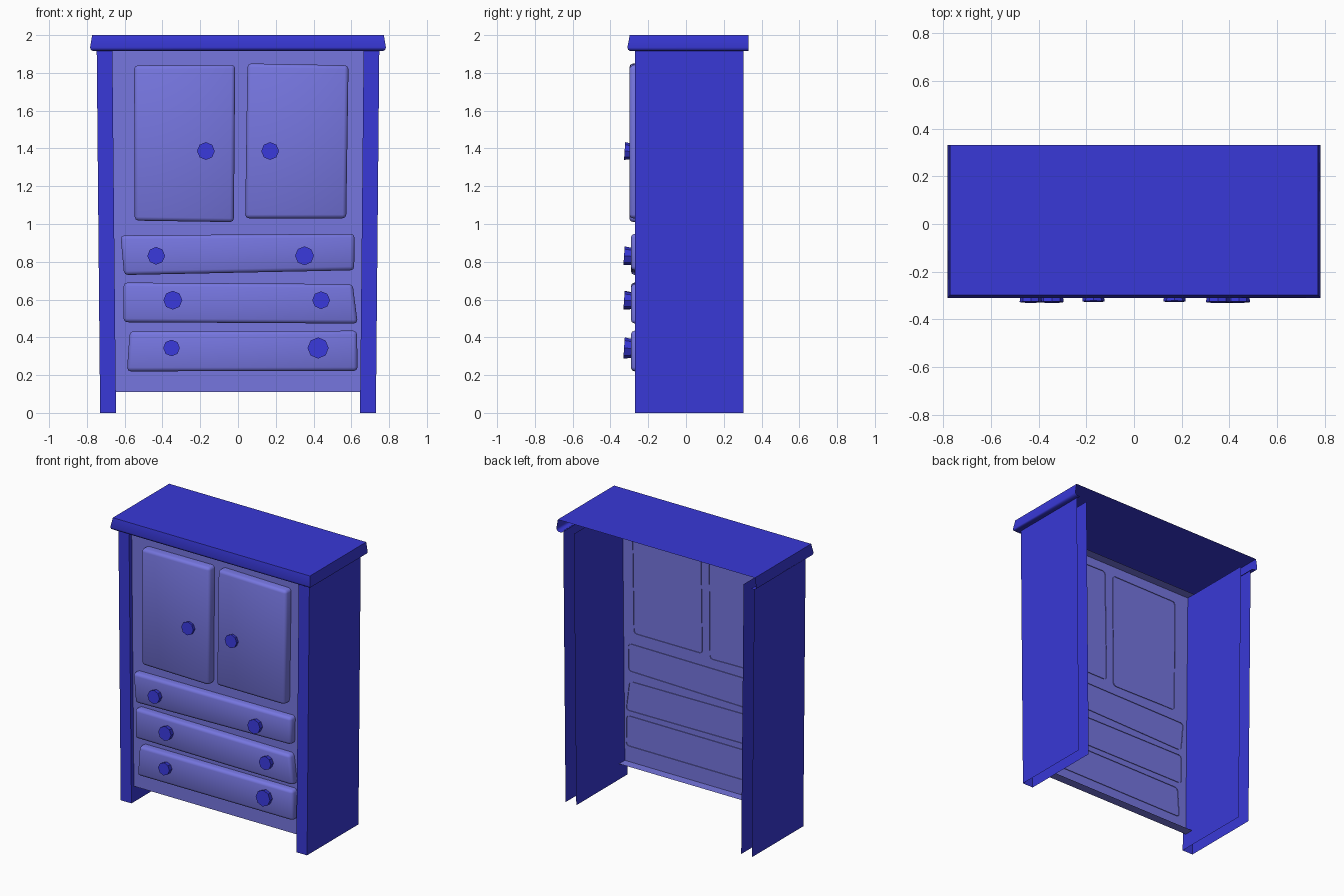
import bpy, bmesh, math
from mathutils import Matrix

if "Cube" in bpy.data.objects:
    bpy.data.objects.remove(bpy.data.objects["Cube"])


def material(name, rgb):
    m = bpy.data.materials.new(name)
    m.diffuse_color = (*rgb, 1)
    m.use_nodes = True
    m.node_tree.nodes["Principled BSDF"].inputs["Base Color"].default_value = m.diffuse_color
    return m


FRAME = material("dark_blue", (0.04, 0.04, 0.68))
FRONT = material("light_blue", (0.18, 0.18, 0.74))


def finish(name, bm, mat, angle=None):
    me = bpy.data.meshes.new(name)
    bm.to_mesh(me)
    bm.free()
    me.materials.append(mat)
    ob = bpy.data.objects.new(name, me)
    bpy.context.collection.objects.link(ob)
    if angle is not None:
        bpy.ops.object.select_all(action='DESELECT')
        ob.select_set(True)
        bpy.context.view_layer.objects.active = ob
        bpy.ops.object.shade_smooth_by_angle(angle=math.radians(angle))
    return ob


def sheet(name, rows, mat, cap=False, angle=None):
    """Open sheet: rows run top to bottom, points run left to right."""
    bm = bmesh.new()
    vs = [[bm.verts.new(p) for p in r] for r in rows]
    for a, b in zip(vs, vs[1:]):
        for i in range(len(a) - 1):
            bm.faces.new((a[i], b[i], b[i + 1], a[i + 1]))
    if cap:
        bm.faces.new(vs[0])
    return finish(name, bm, mat, angle)


def slab(name, corners, y_front, y_back=-0.235):
    """Rounded panel front from TL, TR, BR, BL (x, z) corners, open at the back."""
    bm = bmesh.new()
    f = [bm.verts.new((x, y_front, z)) for x, z in corners]
    b = [bm.verts.new((x, y_back, z)) for x, z in corners]
    bm.faces.new(f[::-1])
    for i in range(4):
        j = (i + 1) % 4
        bm.faces.new((f[i], f[j], b[j], b[i]))
    edges = [e for e in bm.edges if not e.is_boundary]
    bmesh.ops.bevel(bm, geom=edges, offset=0.02, segments=2, profile=0.5, affect='EDGES')
    bmesh.ops.recalc_face_normals(bm, faces=bm.faces)
    return finish(name, bm, FRONT, 60)


def knob(name, x, z, r, y_front, y_back):
    """Eight-sided knob, a little wider at the front and slightly tilted."""
    bm = bmesh.new()
    bmesh.ops.create_cone(bm, cap_ends=True, segments=8, radius1=r * 0.88, radius2=r,
                          depth=y_back - y_front)
    bm.transform(Matrix.Translation((x, (y_front + y_back) / 2, z))
                 @ Matrix.Rotation(math.radians(86), 4, 'X'))
    return finish(name, bm, FRAME)


# Crown: lipped top, open at the back and underneath
crown = [(0.772, -0.298, 2.0), (0.783, -0.31, 1.935), (0.779, -0.306, 1.922),
         (0.765, -0.295, 1.915), (0.742, -0.24, 1.915)]
sheet("crown", [[(-x, 0.332, z), (-x, y, z), (x, y, z), (x, 0.332, z)] for x, y, z in crown],
      FRAME, cap=True, angle=50)

# Hollow tapered side posts: outer wall, front strip, inner wall
YF, YB = -0.27, 0.305
for side, s in (("left", -1), ("right", 1)):
    rows = []
    for z, xo, xi in ((1.916, 0.748, 0.665), (0, 0.73, 0.646)):
        row = [(s * xo, YB, z), (s * xo, YF, z), (s * xi, YF, z), (s * xi, YB, z)]
        rows.append(row if s < 0 else row[::-1])
    sheet(side + "_side", rows, FRAME)

# Recessed face panel with short flanges turned back at top and bottom
face = [(0.665, -0.175, 1.916), (0.665, -0.24, 1.916), (0.648, -0.24, 0.11), (0.648, -0.175, 0.11)]
sheet("face_panel", [[(-x, y, z), (x, y, z)] for x, y, z in face], FRONT)

# Slightly crooked doors
slab("left_door", [(-0.55, 1.84), (-0.015, 1.843), (-0.022, 1.01), (-0.547, 1.018)], -0.3)
slab("right_door", [(0.05, 1.85), (0.585, 1.84), (0.573, 1.03), (0.038, 1.03)], -0.3)

# Slightly crooked drawers
slab("top_drawer", [(-0.622, 0.94), (0.617, 0.948), (0.615, 0.755), (-0.603, 0.73)], -0.292)
slab("middle_drawer", [(-0.606, 0.69), (0.607, 0.682), (0.634, 0.473), (-0.606, 0.48)], -0.292)
slab("bottom_drawer", [(-0.573, 0.433), (0.63, 0.435), (0.633, 0.222), (-0.588, 0.22)], -0.292)

# Knobs
for name, x, z, r in (("left_door", -0.17, 1.385, 0.047), ("right_door", 0.17, 1.385, 0.047)):
    knob(name + "_knob", x, z, r, -0.325, -0.285)
for name, z, pair in (("top", 0.83, ((-0.433, 0.047), (0.352, 0.05))),
                      ("middle", 0.595, ((-0.345, 0.05), (0.44, 0.047))),
                      ("bottom", 0.342, ((-0.352, 0.044), (0.424, 0.056)))):
    for side, (x, r) in zip(("left", "right"), pair):
        knob(f"{name}_drawer_{side}_knob", x, z, r, -0.328, -0.28)
